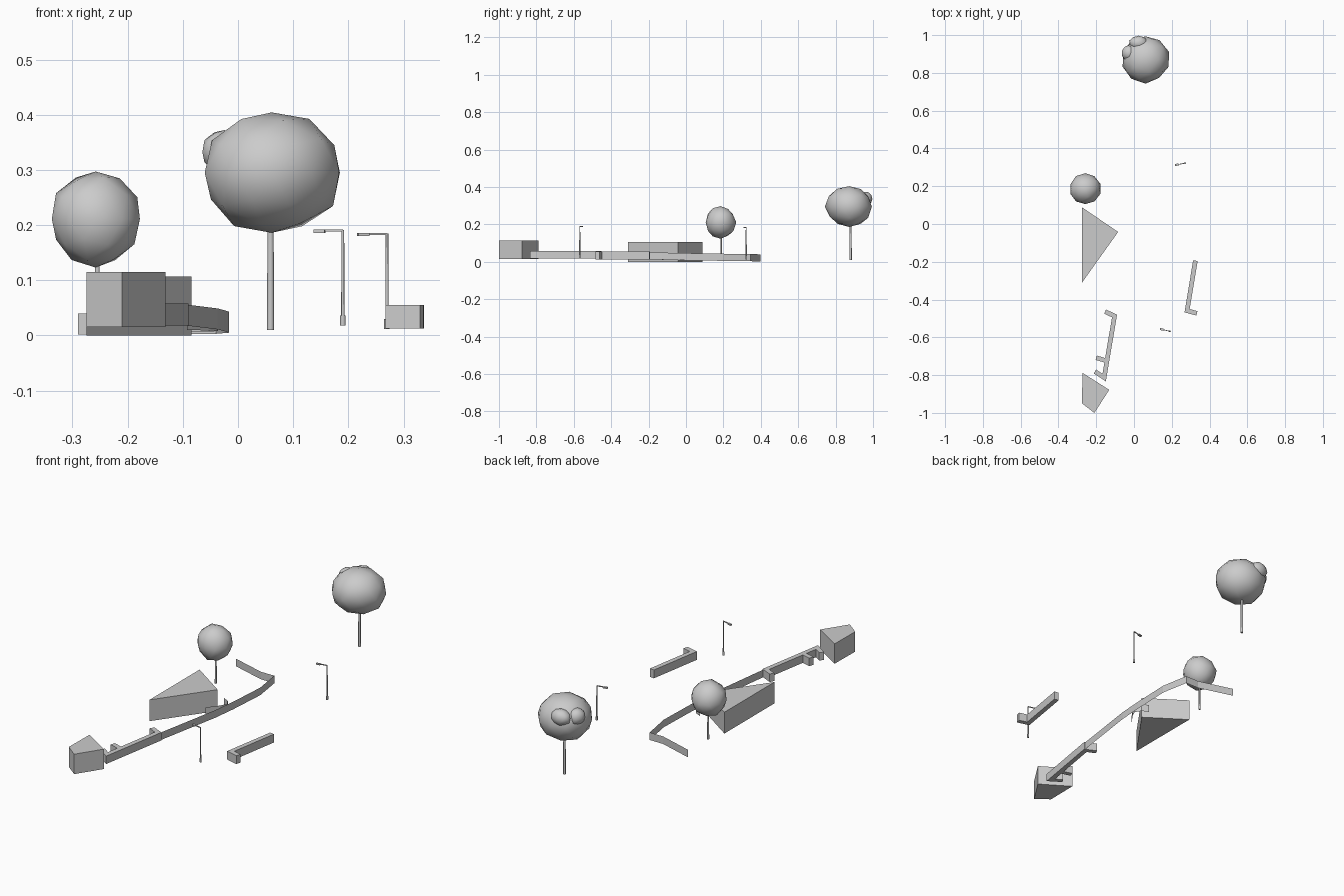
import bpy, bmesh, math, random
from mathutils import Vector, Matrix

if "Cube" in bpy.data.objects:
    bpy.data.objects.remove(bpy.data.objects["Cube"])

random.seed(4)


def finish(name, bm, smooth=False):
    bmesh.ops.recalc_face_normals(bm, faces=bm.faces)
    me = bpy.data.meshes.new(name)
    bm.to_mesh(me)
    bm.free()
    for p in me.polygons:
        p.use_smooth = smooth
    ob = bpy.data.objects.new(name, me)
    bpy.context.collection.objects.link(ob)
    return ob


def prism(name, outline, z0, z1):
    bm = bmesh.new()
    face = bm.faces.new([bm.verts.new((x, y, z0)) for x, y in outline])
    ext = bmesh.ops.extrude_face_region(bm, geom=[face], use_keep_orig=True)
    top = [v for v in ext["geom"] if isinstance(v, bmesh.types.BMVert)]
    bmesh.ops.translate(bm, verts=top, vec=(0, 0, z1 - z0))
    return finish(name, bm)


def wall(name, path, z0, z1, width=0.024):
    # thick wall: mitred offset to both sides of a centre line
    pts = [Vector(p) for p in path]
    left, right = [], []
    for i, p in enumerate(pts):
        a = (p - pts[i - 1]).normalized() if i else (pts[1] - p).normalized()
        b = (pts[i + 1] - p).normalized() if i < len(pts) - 1 else a
        na, nb = Vector((-a.y, a.x)), Vector((-b.y, b.x))
        m = (na + nb).normalized()
        off = m * (width / 2 / m.dot(na))
        left.append(p + off)
        right.append(p - off)
    return prism(name, [tuple(v) for v in left + right[::-1]], z0, z1)


def ribbon(name, path, height=0.036):
    # paper-thin fence following the sloping ground
    bm = bmesh.new()
    prev = None
    for x, y, z in path:
        cur = (bm.verts.new((x, y, z)), bm.verts.new((x, y, z + height)))
        if prev:
            bm.faces.new((prev[0], cur[0], cur[1], prev[1]))
        prev = cur
    return finish(name, bm)


def tube(name, x, y, z0, z1, r0, r1, sides=8):
    bm = bmesh.new()
    bmesh.ops.create_cone(bm, cap_ends=True, segments=sides, radius1=r0, radius2=r1, depth=z1 - z0,
                          matrix=Matrix.Translation((x, y, (z0 + z1) / 2)))
    ob = finish(name, bm)
    for p in ob.data.polygons:
        p.use_smooth = len(p.vertices) == 4
    return ob


def leaf_ball(name, centre, radii, jitter=0.04):
    bm = bmesh.new()
    bmesh.ops.create_icosphere(bm, subdivisions=2, radius=1)
    for v in bm.verts:
        v.co *= 1.02 + random.uniform(-jitter, jitter)
        v.co = Vector(c + r * k for c, r, k in zip(centre, radii, v.co))
    return finish(name, bm, True)


def lamp(name, x, y, z0, z1, hx, hy):
    tube(name + "_base", x, y, z0, z0 + 0.018, 0.005, 0.005)
    tube(name + "_pole", x, y, z0 + 0.018, z1, 0.003, 0.0025)
    tip, foot = Vector((hx, hy)), Vector((x, y))
    neck = tip.lerp(foot, 0.38)
    wall(name + "_arm", [foot, neck], z1 - 0.003, z1 + 0.001, 0.004)
    wall(name + "_head", [neck, tip], z1 - 0.005, z1 + 0.001, 0.011)


# Buildings
prism("triangular_building", [(-0.275, 0.088), (-0.275, -0.31), (-0.084, -0.042)], 0.0, 0.107)
prism("corner_building", [(-0.273, -0.788), (-0.275, -0.95), (-0.21, -1.0), (-0.131, -0.878)], 0.015, 0.115)

# Thick walls with return stubs
wall("left_wall", [(-0.153, -0.464), (-0.103, -0.487), (-0.158, -0.813), (-0.207, -0.781)], 0.018, 0.058)
wall("left_wall_stub", [(-0.2, -0.708), (-0.153, -0.722)], 0.018, 0.058)
wall("right_wall", [(0.325, -0.194), (0.281, -0.459), (0.333, -0.473)], 0.013, 0.055)

# Thin fences
ribbon("long_fence", [(-0.29, 0.397, 0.002), (-0.115, 0.345, 0.003), (-0.04, 0.345, 0.003),
                      (-0.016, 0.2, 0.005), (-0.026, 0.0, 0.008), (-0.037, -0.127, 0.011),
                      (-0.094, -0.48, 0.018)], 0.038)
ribbon("short_fence", [(-0.085, 0.01, 0.007), (-0.053, -0.005, 0.007), (-0.036, -0.037, 0.008),
                       (-0.05, -0.07, 0.009), (-0.092, -0.127, 0.01)], 0.038)

# Large tree
tube("large_trunk", 0.059, 0.88, 0.01, 0.21, 0.0065, 0.0055)
leaf_ball("large_crown", (0.061, 0.872, 0.295), (0.124, 0.123, 0.109))
leaf_ball("large_crown_side_tuft", (-0.025, 0.905, 0.332), (0.04, 0.042, 0.04))
leaf_ball("large_crown_back_tuft", (0.025, 0.958, 0.335), (0.05, 0.038, 0.04))

# Small tree
tube("small_trunk", -0.255, 0.188, 0.005, 0.15, 0.005, 0.004)
leaf_ball("small_crown", (-0.258, 0.186, 0.211), (0.08, 0.08, 0.084))

# Street lamps
lamp("front_lamp", 0.19, -0.568, 0.018, 0.191, 0.138, -0.556)
lamp("back_lamp", 0.27, 0.322, 0.012, 0.185, 0.217, 0.312)
